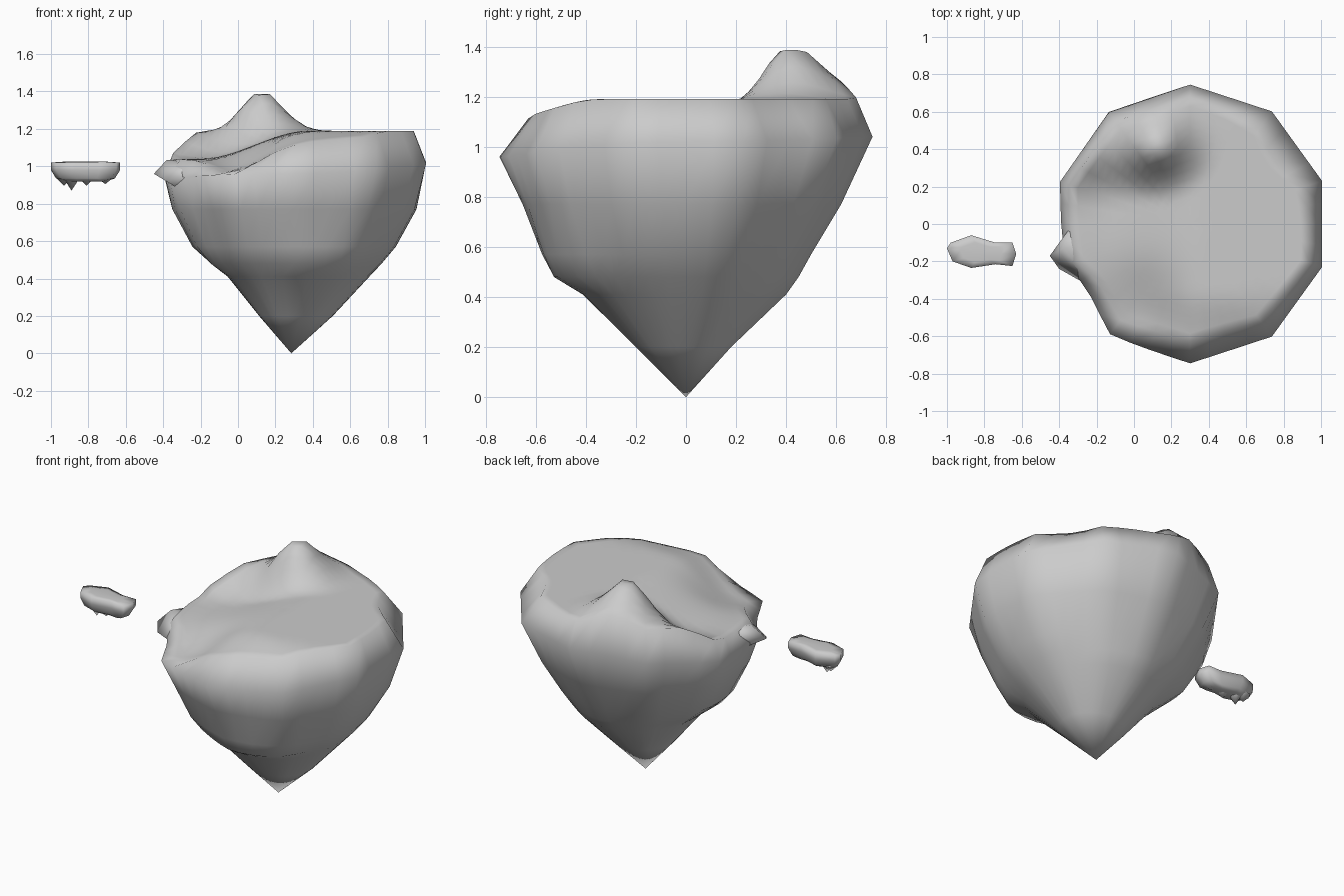
import bpy, bmesh
from math import sin, cos, pi, radians, exp, hypot

if "Cube" in bpy.data.objects:
    bpy.data.objects.remove(bpy.data.objects["Cube"])

stone = bpy.data.materials.new("grey_stone")
stone.use_nodes = True
stone.diffuse_color = (0.6, 0.6, 0.6, 1)
stone.node_tree.nodes["Principled BSDF"].inputs["Base Color"].default_value = (0.6, 0.6, 0.6, 1)

SIDES = 40
CX = 0.3


def finish(name, bm, sharp=180):
    bmesh.ops.recalc_face_normals(bm, faces=bm.faces)
    mesh = bpy.data.meshes.new(name)
    bm.to_mesh(mesh)
    bm.free()
    mesh.materials.append(stone)
    obj = bpy.data.objects.new(name, mesh)
    bpy.context.collection.objects.link(obj)
    bpy.ops.object.select_all(action='DESELECT')
    obj.select_set(True)
    bpy.context.view_layer.objects.active = obj
    bpy.ops.object.shade_smooth_by_angle(angle=radians(sharp))


def skin(bm, rings):
    """Bridge rings of points; a single-point ring closes the end."""
    loops = [[bm.verts.new(p) for p in ring] for ring in rings]
    for a, b in zip(loops, loops[1:]):
        n = max(len(a), len(b))
        for i in range(n):
            j = (i + 1) % n
            if len(a) == 1:
                bm.faces.new((a[0], b[j], b[i]))
            elif len(b) == 1:
                bm.faces.new((a[i], a[j], b[0]))
            else:
                bm.faces.new((a[i], a[j], b[j], b[i]))


def clamp01(t):
    return min(1, max(0, t))


def step(lo, hi, v):
    t = clamp01((v - lo) / (hi - lo))
    return t * t * (3 - 2 * t)


def blend(a, right, back, left, front):
    c, s = cos(a), sin(a)
    return c * c * (right if c > 0 else left) + s * s * (back if s > 0 else front)


def ten_sided(a, amount):
    """Radius factor of a decagon with a corner at the back, softened by amount."""
    off = (a - pi / 2 + pi / 10) % (pi / 5) - pi / 10
    flat = cos(pi / 10) / cos(pi / 10 - abs(off))
    return 1 + (flat - 1) * amount


def bump(a, degrees, width):
    """Soft swell around one direction."""
    turn = (a - radians(degrees) + pi) % (2 * pi) - pi
    return exp(-(turn / width) ** 2)


def swell(a, front, front_left, back_right):
    return (front * bump(a, -70, 0.5) + front_left * bump(a, 210, 0.36)
            + back_right * bump(a, 38, 0.42))


def ground(x, y):
    """Plateau, low left shelf, front hollow, front slope and the hill."""
    shelf = (1 - step(-0.2, 0.38, x)) * (1 - step(0.12, 0.43, y))
    z = 1.19 - 0.15 * shelf
    z -= 0.08 * exp(-((x - 0.02) ** 2 + (y + 0.45) ** 2) / 0.045)
    z -= 0.07 * step(0.35, 0.7, -y)
    dx, dy = x - 0.12, y - 0.41
    d = hypot(dx / 1.15 if dx > 0 else dx, dy / 1.4 if dy > 0 else dy)
    return z + 0.197 * (1 - clamp01((d - 0.05) / 0.23)) ** 1.75


# Main island: radii and heights of each ring given as right, back, left, front,
# then the strength of its decagon corners and its swells
levels = [
    ((0.21, 0.18, 0.19, 0.20), (0.2,) * 4, 0.3, (0, 0, 0)),
    ((0.41, 0.40, 0.36, 0.40), (0.41,) * 4, 0.3, (0.02, 0, -0.02)),
    ((0.48, 0.45, 0.45, 0.49), (0.48,) * 4, 0.4, (0.06, 0.02, -0.03)),
    ((0.56, 0.50, 0.56, 0.55), (0.57,) * 4, 0.5, (0.04, -0.02, -0.03)),
    ((0.68, 0.62, 0.68, 0.64), (0.77,) * 4, 0.7, (0.02, -0.05, -0.03)),
    ((0.742, 0.745, 0.73, 0.745), (1.02, 1.04, 0.94, 0.96), 1, (0, -0.045, 0)),
]
angles = [pi / 2 + 2 * pi * i / SIDES for i in range(SIDES)]
rings = [[(0.285, 0, 0)]]
for radii, heights, corners, swells in levels:
    ring = []
    for a in angles:
        r = blend(a, *radii) * ten_sided(a, corners) + swell(a, *swells)
        ring.append((CX + r * cos(a), r * sin(a), blend(a, *heights)))
    rings.append(ring)

# Top surface: concentric rings following the ground height
for k in range(14, 0, -1):
    ring = []
    for a in angles:
        rim = blend(a, 0.675, 0.68, 0.68, 0.63) * ten_sided(a, 1) + swell(a, 0, -0.05, -0.08)
        x, y = CX + rim * k / 14 * cos(a), rim * k / 14 * sin(a)
        ring.append((x, y, ground(x, y)))
    rings.append(ring)
rings.append([(CX, 0, ground(CX, 0))])
bm = bmesh.new()
skin(bm, rings)
finish("main_island", bm)

# Rock spur jutting out of the left shelf
bm = bmesh.new()
for p in [(-0.45, -0.17, 0.96), (-0.32, 0.01, 1.02), (-0.38, -0.13, 1.035),
          (-0.4, -0.24, 0.93), (-0.17, -0.37, 0.95), (-0.15, -0.12, 1.01),
          (-0.3, -0.05, 0.88), (-0.25, -0.2, 0.84)]:
    bm.verts.new(p)
bmesh.ops.convex_hull(bm, input=bm.verts)
finish("rock_spur", bm)

# Small floating islet: one outline scaled down through several heights
outline = [(-1, -0.13), (-0.97, -0.2), (-0.87, -0.235), (-0.74, -0.215),
           (-0.65, -0.225), (-0.63, -0.16), (-0.65, -0.1), (-0.74, -0.1),
           (-0.87, -0.06), (-0.98, -0.1)]
ix, iy = -0.82, -0.155
rings = [[(ix, iy, 1.025)]]
for s, z in [(0.6, 1.025), (1, 1.02), (1, 0.98), (0.85, 0.935), (0.6, 0.92)]:
    rings.append([(ix + (x - ix) * s, iy + (y - iy) * s, z) for x, y in outline])
rings.append([(ix, iy, 0.92)])
bm = bmesh.new()
skin(bm, rings)
finish("small_islet", bm)

# Hanging rock points under the islet
for i, (x, y, tip) in enumerate([(-0.89, -0.15, 0.87), (-0.93, -0.13, 0.895),
                                 (-0.81, -0.17, 0.895), (-0.71, -0.16, 0.905)]):
    bm = bmesh.new()
    base = [(x + 0.045 * cos(k * pi / 3), y + 0.045 * sin(k * pi / 3), 0.94) for k in range(6)]
    skin(bm, [[(x, y, 0.95)], base, [(x, y, tip)]])
    finish("hanging_rock_%d" % (i + 1), bm, 60)
